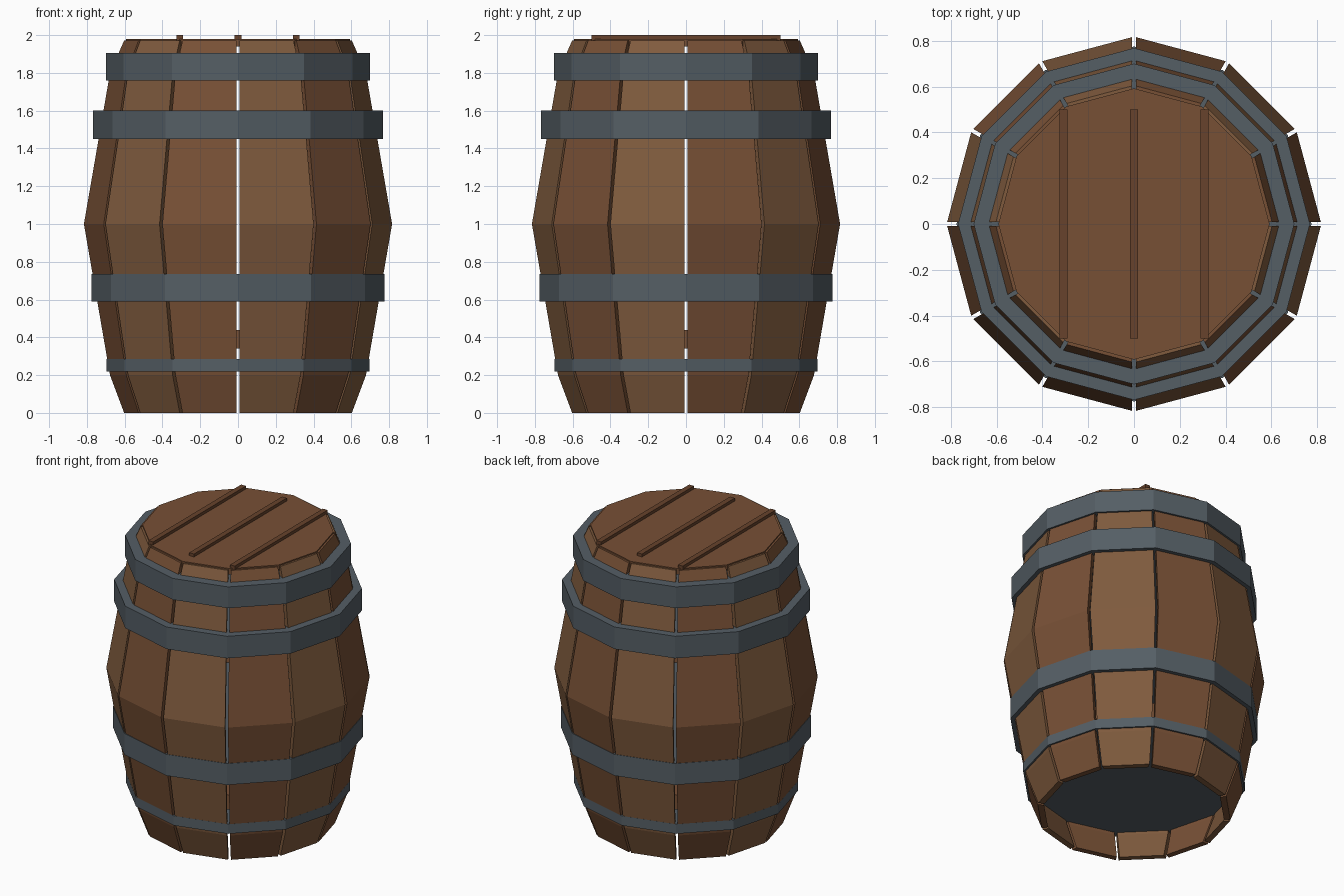
import bpy, math
from mathutils import Vector

if "Cube" in bpy.data.objects:
    bpy.data.objects.remove(bpy.data.objects["Cube"])

N = 12
STEP = 2 * math.pi / N


def material(name, rgb):
    m = bpy.data.materials.new(name)
    m.diffuse_color = (*rgb, 1)
    m.use_nodes = True
    m.node_tree.nodes["Principled BSDF"].inputs["Base Color"].default_value = m.diffuse_color
    return m


wood_a = material("wood_light", (0.215, 0.105, 0.048))
wood_b = material("wood_red", (0.185, 0.080, 0.036))
lid_wood = material("lid_wood", (0.185, 0.080, 0.036))
batten_wood = material("batten_wood", (0.135, 0.055, 0.025))
iron = material("iron", (0.090, 0.112, 0.130))


def mesh_object(name, verts, faces, mat):
    me = bpy.data.meshes.new(name)
    me.from_pydata(verts, [], faces)
    me.materials.append(mat)
    ob = bpy.data.objects.new(name, me)
    bpy.context.collection.objects.link(ob)
    return ob


def disc(name, radius, z0, z1, mat):
    # 12-sided drum with corners in line with the stave joints
    bpy.ops.mesh.primitive_cylinder_add(vertices=N, radius=radius, depth=z1 - z0,
                                        location=(0, 0, (z0 + z1) / 2))
    ob = bpy.context.object
    ob.name = name
    ob.data.materials.append(mat)
    return ob


# Staves: bulging planks with a narrow gap between neighbours
PROFILE = [(0.605, 0.0), (0.68, 0.20), (0.818, 1.0), (0.68, 1.80), (0.605, 1.972)]
THICK, GAP = 0.04, 0.009


def stave(i):
    d0 = Vector((math.cos(i * STEP), math.sin(i * STEP), 0))
    d1 = Vector((math.cos((i + 1) * STEP), math.sin((i + 1) * STEP), 0))
    chord = (d1 - d0).normalized() * GAP
    verts, faces = [], []
    for r, z in PROFILE:
        up = Vector((0, 0, z))
        inner = r - THICK
        verts += [d0 * r + chord + up, d1 * r - chord + up,
                  d1 * inner - chord + up, d0 * inner + chord + up]
    for k in range(len(PROFILE) - 1):
        b = 4 * k
        for j in range(4):
            n = (j + 1) % 4
            faces.append((b + j, b + n, b + 4 + n, b + 4 + j))
    t = 4 * (len(PROFILE) - 1)
    faces += [(3, 2, 1, 0), (t, t + 1, t + 2, t + 3)]
    mesh_object(f"stave_{i + 1}", verts, faces, wood_a if i % 2 else wood_b)


for i in range(N):
    stave(i)

# Iron hoops: solid drums, the lowest also closes the underside
for name, r, z0, z1 in [("hoop_bottom", 0.695, 0.22, 0.285),
                        ("hoop_lower", 0.775, 0.59, 0.735),
                        ("hoop_upper", 0.768, 1.45, 1.60),
                        ("hoop_top", 0.70, 1.76, 1.905)]:
    disc(name, r, z0, z1, iron)

# Lid and inner floor board
disc("lid", 0.592, 1.94, 1.98, lid_wood)
disc("floor_board", 0.60, 0.34, 0.44, lid_wood)

# Battens across the lid
for name, x in [("batten_left", -0.308), ("batten_middle", 0.0), ("batten_right", 0.308)]:
    bpy.ops.mesh.primitive_cube_add(size=1, location=(x, 0, 1.97))
    ob = bpy.context.object
    ob.name = name
    ob.scale = (0.036, 1.0, 0.06)
    ob.data.materials.append(batten_wood)
